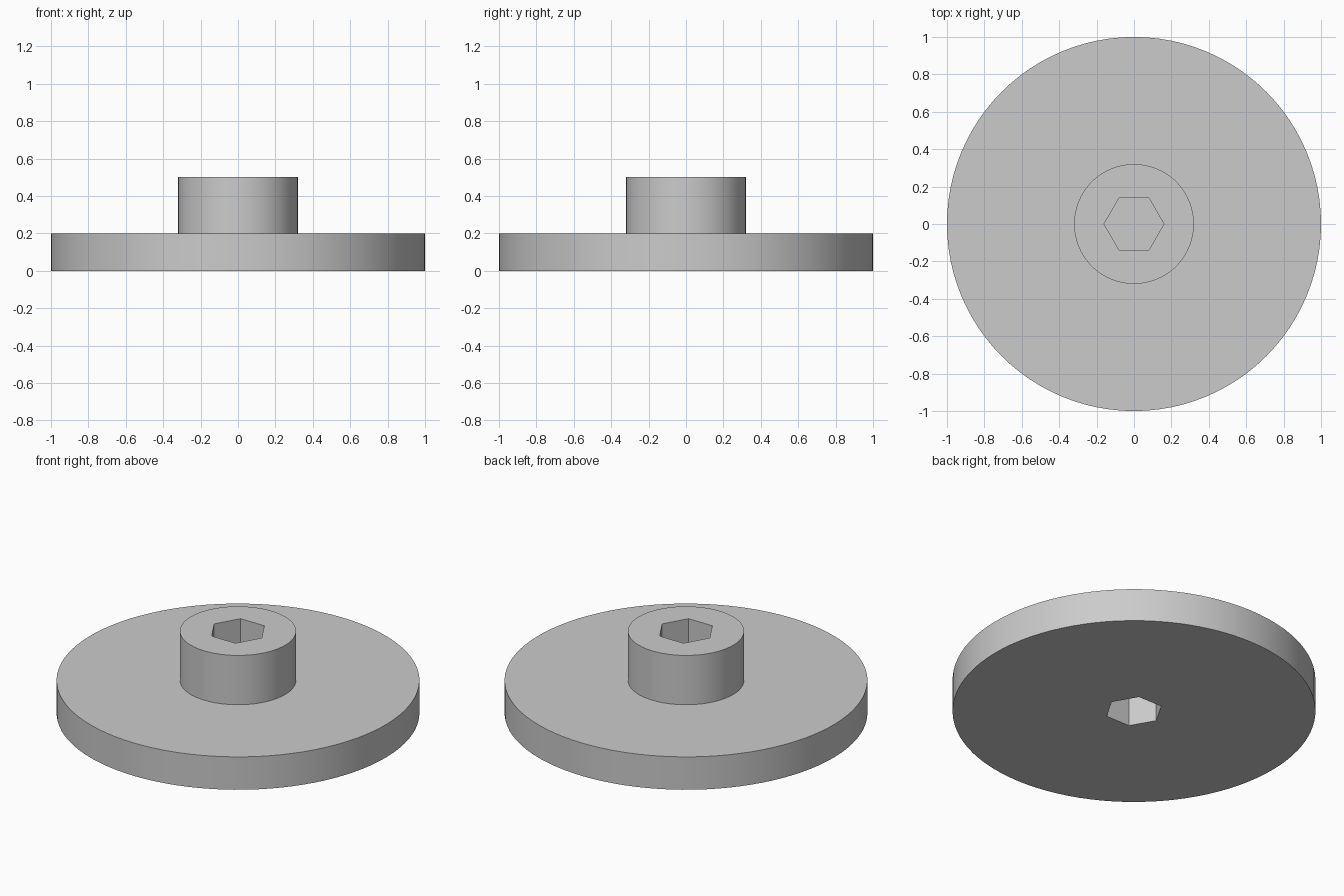
import bpy, bmesh, math

cube = bpy.data.objects.get("Cube")
if cube:
    bpy.data.objects.remove(cube, do_unlink=True)

FLANGE_R, HUB_R, HEX_R = 1.0, 0.32, 0.16
FLANGE_TOP, HUB_TOP = 0.2, 0.5
SIDES = 96

# Plain grey material
grey = bpy.data.materials.new("plain_grey")
grey.use_nodes = True
colour = (0.6, 0.6, 0.6, 1)
grey.diffuse_color = colour
grey.node_tree.nodes["Principled BSDF"].inputs["Base Color"].default_value = colour

bm = bmesh.new()


def ring(radius, z, sides):
    """Closed loop of edges at one height."""
    verts = [bm.verts.new((radius * math.cos(math.tau * i / sides),
                           radius * math.sin(math.tau * i / sides), z))
             for i in range(sides)]
    return [bm.edges.new((verts[i - 1], verts[i])) for i in range(sides)]


# Cross-section rings: flange, stepped hub, then the hexagonal through bore
rings = [ring(FLANGE_R, 0, SIDES),
         ring(FLANGE_R, FLANGE_TOP, SIDES),
         ring(HUB_R, FLANGE_TOP, SIDES),
         ring(HUB_R, HUB_TOP, SIDES),
         ring(HEX_R, HUB_TOP, 6),
         ring(HEX_R, 0, 6)]
for i, loop in enumerate(rings):
    bmesh.ops.bridge_loops(bm, edges=rings[i - 1] + loop)
bmesh.ops.recalc_face_normals(bm, faces=bm.faces)

mesh = bpy.data.meshes.new("flanged_hub")
bm.to_mesh(mesh)
bm.free()
mesh.materials.append(grey)
hub = bpy.data.objects.new("flanged_hub", mesh)
bpy.context.collection.objects.link(hub)

# Smooth round walls with crisp rims and bore corners
bpy.ops.object.select_all(action="DESELECT")
hub.select_set(True)
bpy.context.view_layer.objects.active = hub
bpy.ops.object.shade_smooth_by_angle(angle=math.radians(30))
